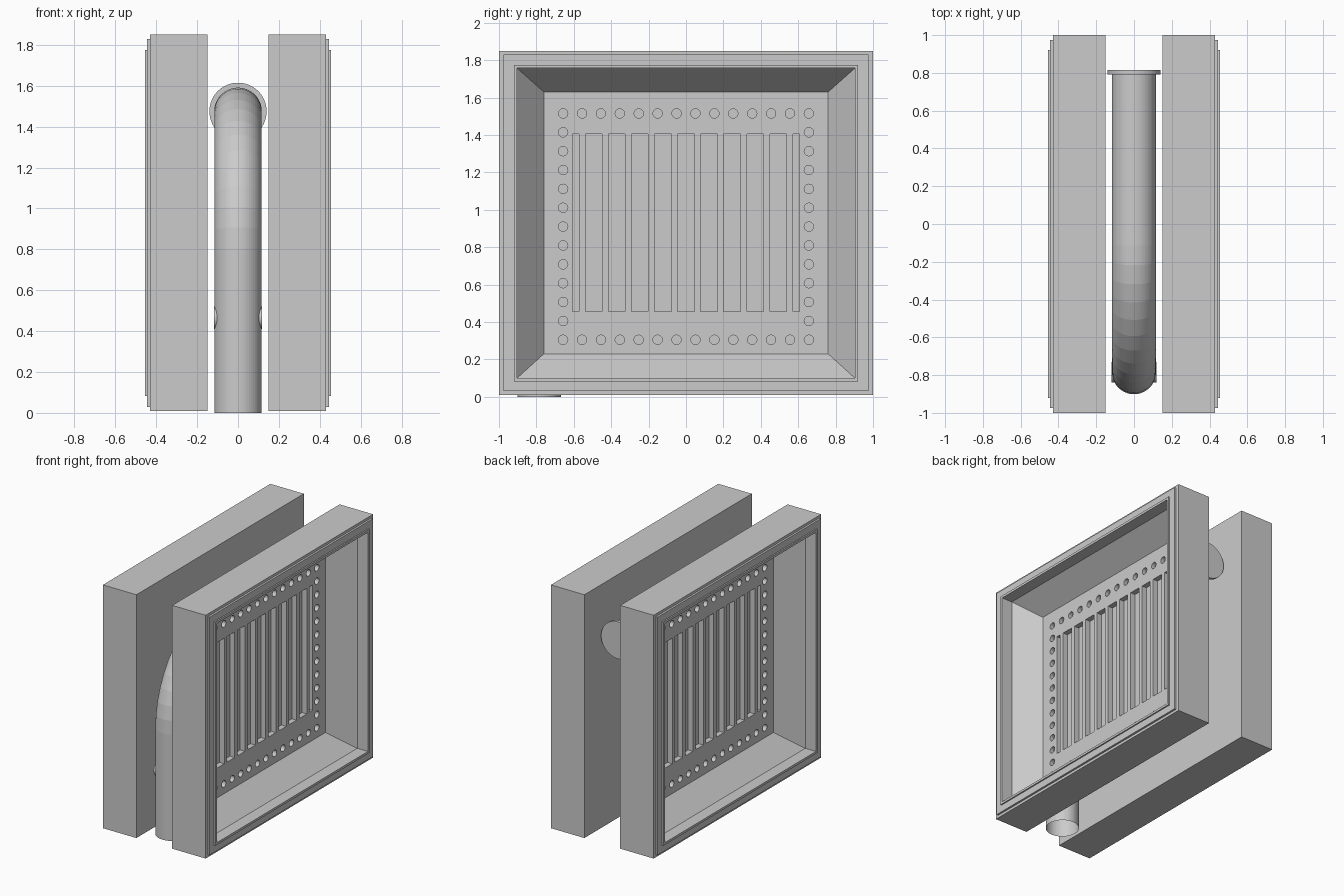
import bpy, bmesh, math
from mathutils import Matrix, Vector

if "Cube" in bpy.data.objects:
    bpy.data.objects.remove(bpy.data.objects["Cube"])


def new_object(name, bm):
    bmesh.ops.recalc_face_normals(bm, faces=bm.faces)
    mesh = bpy.data.meshes.new(name)
    bm.to_mesh(mesh)
    bm.free()
    ob = bpy.data.objects.new(name, mesh)
    bpy.context.collection.objects.link(ob)
    return ob


def add_box(bm, lo, hi):
    lo, hi = Vector(lo), Vector(hi)
    mat = Matrix.Translation((lo + hi) / 2) @ Matrix.Diagonal((*(hi - lo), 1))
    bmesh.ops.create_cube(bm, size=1, matrix=mat)


def add_disc(bm, centre, radius, depth, axis, sides):
    rot = Matrix.Rotation(math.pi / 2, 4, 'Y' if axis == 'X' else 'X')
    bmesh.ops.create_cone(bm, cap_ends=True, segments=sides, radius1=radius,
                          radius2=radius, depth=depth,
                          matrix=Matrix.Translation(centre) @ rot)


def bridge(bm, rings):
    for a, b in zip(rings, rings[1:]):
        n = len(a)
        for i in range(n):
            j = (i + 1) % n
            bm.faces.new((a[i], a[j], b[j], b[i]))


# Casing: nested rectangles from the back, round the stepped rim, into the recess
FLOOR = 0.20
profile = [  # x, half width, bottom, top
    (0.15, 1.0, 0.01, 1.85), (0.43, 1.0, 0.01, 1.85),
    (0.43, 0.975, 0.03, 1.83), (0.445, 0.975, 0.03, 1.83),
    (0.445, 0.92, 0.083, 1.775), (0.455, 0.92, 0.083, 1.775),
    (0.455, 0.903, 0.10, 1.757), (0.366, 0.903, 0.10, 1.757),
    (FLOOR, 0.76, 0.23, 1.63)]
bm = bmesh.new()
rings = [[bm.verts.new((x, y, z)) for y, z in ((-w, b), (w, b), (w, t), (-w, t))]
         for x, w, b, t in profile]
bridge(bm, rings)
bm.faces.new(rings[0])
bm.faces.new(rings[-1])
casing = new_object("panel_casings", bm)

# Cutter: slots between ten narrow bars, and a border of round holes
bm = bmesh.new()
bars = [-0.555 + 0.1233 * i for i in range(10)]
edges = [-0.607] + [e for b in bars for e in (b - 0.017, b + 0.017)] + [0.607]
for y0, y1 in zip(edges[::2], edges[1::2]):
    add_box(bm, (FLOOR - 0.04, y0, 0.455), (FLOOR + 0.05, y1, 1.405))
ys = [-0.657 + 1.314 * i / 13 for i in range(14)]
zs = [0.305 + 1.21 * i / 12 for i in range(13)]
spots = [(y, z) for y in ys for z in (zs[0], zs[-1])]
spots += [(y, z) for z in zs[1:-1] for y in (ys[0], ys[-1])]
for y, z in spots:
    add_disc(bm, (FLOOR, y, z), 0.025, 0.06, 'X', 20)
cutter = new_object("slot_and_hole_cutter", bm)
cutter.hide_render = True

# Cut the grille, then mirror the casing to the other side
cut = casing.modifiers.new("cut", 'BOOLEAN')
cut.operation, cut.solver, cut.object = 'DIFFERENCE', 'EXACT', cutter
mirror = casing.modifiers.new("mirror", 'MIRROR')
mirror.use_axis = (True, False, False)
bpy.context.view_layer.objects.active = casing
casing.select_set(True)
for mod in ("cut", "mirror"):
    bpy.ops.object.modifier_apply(modifier=mod)
bpy.data.objects.remove(cutter)

# Pipe: upright, faceted quarter bend, then level run to the flange; open below
R, BEND, SIDES = 0.116, 0.67, 64
cy, cz = -0.115, 0.805
path = [(-0.785, 0.0, 0.0)]
for i in range(13):
    a = math.pi / 2 * i / 12
    path.append((cy - BEND * math.cos(a), cz + BEND * math.sin(a), a))
path.append((0.80, cz + BEND, math.pi / 2))
bm = bmesh.new()
rings = []
for y, z, a in path:
    ring = []
    for k in range(SIDES):
        t = 2 * math.pi * k / SIDES
        off = R * math.sin(t)
        ring.append(bm.verts.new((R * math.cos(t), y - off * math.cos(a),
                                  z + off * math.sin(a))))
    rings.append(ring)
bridge(bm, rings)
new_object("bent_pipe", bm)

# Flange on the pipe end
bm = bmesh.new()
add_disc(bm, (0, 0.803, cz + BEND), 0.14, 0.024, 'Y', 64)
new_object("pipe_flange", bm)

# Round bosses on both sides of the upright pipe
bm = bmesh.new()
for s in (-1, 1):
    add_disc(bm, (s * 0.107, -0.785, 0.465), 0.055, 0.022, 'X', 32)
new_object("pipe_bosses", bm)
